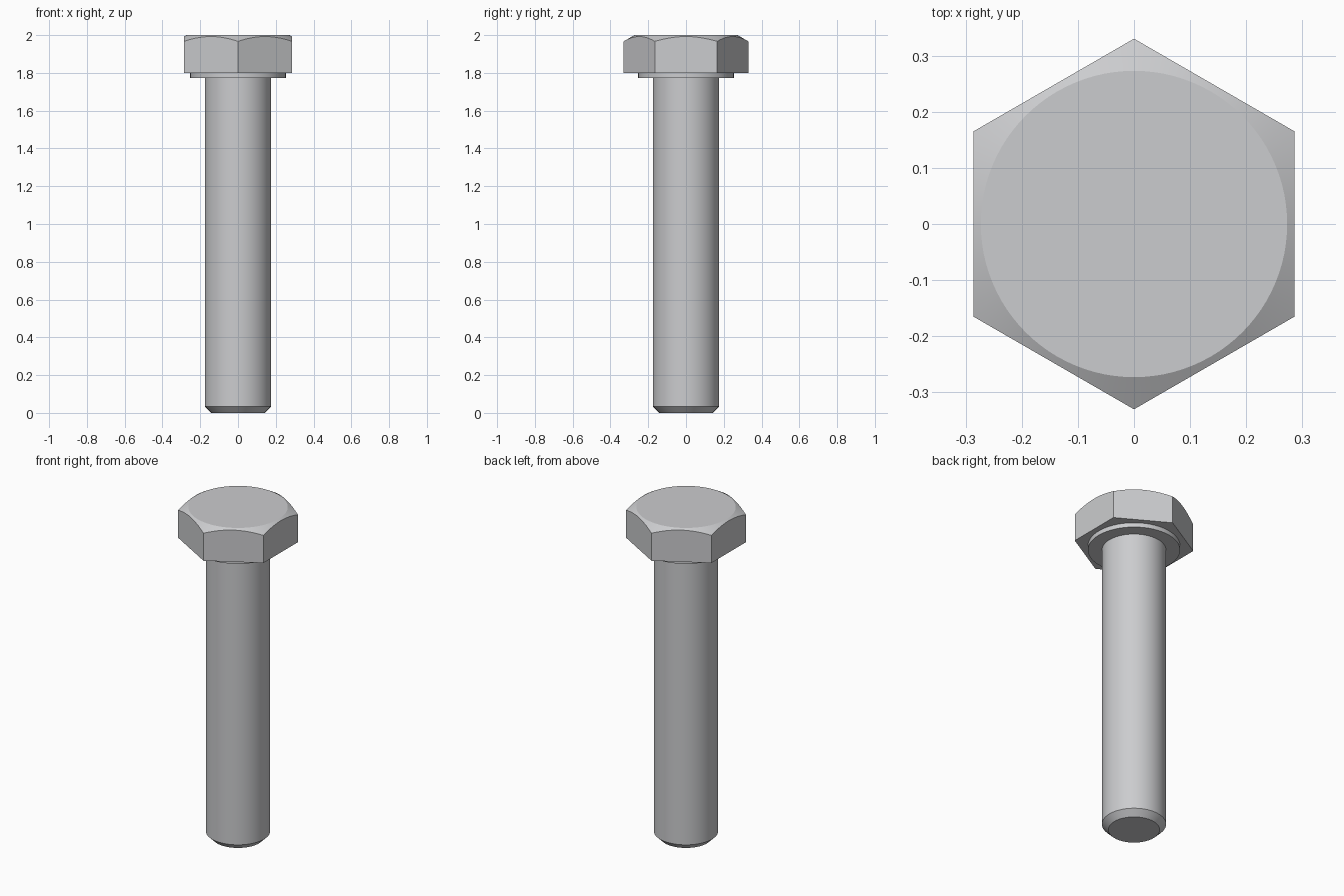
import bpy
import bmesh
from math import cos, sin, pi, tan, radians

cube = bpy.data.objects.get("Cube")
if cube:
    bpy.data.objects.remove(cube, do_unlink=True)

SEGMENTS = 96
APOTHEM = 0.286        # half the distance across the flats
CROWN_RADIUS = 0.273   # flat circle on top of the head
HEAD_BOTTOM, HEAD_TOP = 1.8, 2.0

steel = bpy.data.materials.new("light_steel")
steel.use_nodes = True
colour = (0.60, 0.605, 0.62, 1)
steel.diffuse_color = colour
steel.node_tree.nodes["Principled BSDF"].inputs["Base Color"].default_value = colour


def stacked_rings(name, rings):
    """Closed solid through rings, each a function angle -> (radius, z), bottom to top."""
    bm = bmesh.new()
    angles = [2 * pi * i / SEGMENTS for i in range(SEGMENTS)]
    loops = []
    for ring in rings:
        loop = []
        for a in angles:
            r, z = ring(a)
            loop.append(bm.verts.new((r * sin(a), r * cos(a), z)))
        loops.append(loop)
    for low, high in zip(loops, loops[1:]):
        for i in range(SEGMENTS):
            j = (i + 1) % SEGMENTS
            bm.faces.new((low[i], low[j], high[j], high[i]))
    bm.faces.new(loops[0])
    bm.faces.new(loops[-1])
    bmesh.ops.recalc_face_normals(bm, faces=bm.faces)
    mesh = bpy.data.meshes.new(name)
    bm.to_mesh(mesh)
    bm.free()
    mesh.materials.append(steel)
    obj = bpy.data.objects.new(name, mesh)
    bpy.context.collection.objects.link(obj)
    bpy.ops.object.select_all(action='DESELECT')
    obj.select_set(True)
    bpy.context.view_layer.objects.active = obj
    bpy.ops.object.shade_smooth_by_angle(angle=radians(20))
    return obj


def circle(r, z):
    return lambda a: (r, z)


def hex_radius(a):
    return APOTHEM / cos(a % (pi / 3) - pi / 6)


def chamfer_edge(a):
    # Where the 30 degree cone meets the hexagon's flats
    r = hex_radius(a)
    return r, HEAD_TOP - (r - CROWN_RADIUS) * tan(radians(30))


# Hexagonal head with conical top chamfer
stacked_rings("hex_head", [lambda a: (hex_radius(a), HEAD_BOTTOM),
                           chamfer_edge, circle(CROWN_RADIUS, HEAD_TOP)])

# Thin round bearing face under the head
stacked_rings("washer_face", [circle(0.253, 1.773), circle(0.253, HEAD_BOTTOM)])

# Shank with chamfered tip
stacked_rings("shank", [circle(0.141, 0), circle(0.176, 0.035), circle(0.176, 1.773)])
